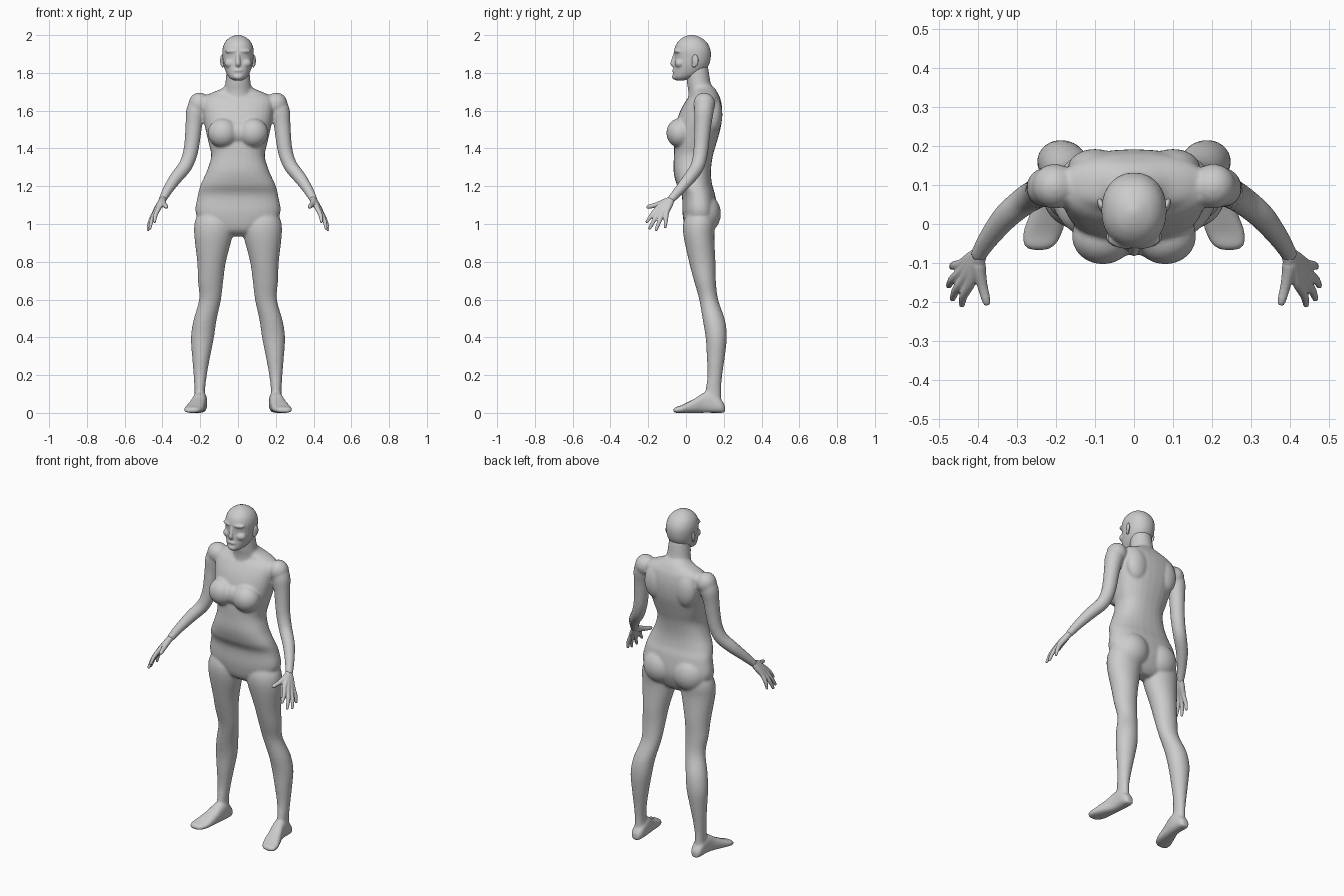
import bpy, bmesh, math
from mathutils import Vector, Matrix

skin = bpy.data.materials.new("light_grey")
skin.diffuse_color = (0.6, 0.6, 0.6, 1)
X, Y, Z = Vector((1, 0, 0)), Vector((0, 1, 0)), Vector((0, 0, 1))


def spline(rows, n=4):
    """Catmull-Rom interpolation through tuples of any length."""
    out = []
    for i in range(len(rows) - 1):
        p = [rows[max(i - 1, 0)], rows[i], rows[i + 1], rows[min(i + 2, len(rows) - 1)]]
        for k in range(n):
            t = k / n
            out.append([b + 0.5 * t * (c - a + t * (2 * a - 5 * b + 4 * c - d + t * (3 * (b - c) + d - a)))
                        for a, b, c, d in zip(*p)])
    out.append(list(rows[-1]))
    return out


def loft(bm, rings, power=2.0, sides=28):
    """Closed skin over rings of (centre, half axis u, half axis v)."""
    loops = []
    for c, u, v in rings:
        loop = []
        for k in range(sides):
            a = 2 * math.pi * k / sides
            ca, sa = math.cos(a), math.sin(a)
            pu = math.copysign(abs(ca) ** (2 / power), ca)
            pv = math.copysign(abs(sa) ** (2 / power), sa)
            loop.append(bm.verts.new(c + u * pu + v * pv))
        loops.append(loop)
    for a, b in zip(loops, loops[1:]):
        for k in range(sides):
            j = (k + 1) % sides
            bm.faces.new((a[k], a[j], b[j], b[k]))
    bm.faces.new(loops[0][::-1])
    bm.faces.new(loops[-1])


def column(bm, rows, power=2.0):
    """Upright centred form from rows of (z, half width, front y, back y)."""
    loft(bm, [(Vector((0, (f + b) / 2, z)), X * w, Y * (b - f) / 2)
              for z, w, f, b in spline(rows)], power)


def tube(bm, rows, sides=20):
    """Round limb along rows of (x, y, z, radius)."""
    pts = spline(rows)
    rings = []
    for i, p in enumerate(pts):
        d = Vector(pts[min(i + 1, len(pts) - 1)][:3]) - Vector(pts[max(i - 1, 0)][:3])
        u = d.cross(Y if abs(d.normalized().y) < 0.9 else X).normalized()
        v = d.cross(u).normalized()
        rings.append((Vector(p[:3]), u * p[3], v * p[3]))
    loft(bm, rings, sides=sides)


def ball(bm, centre, radii, turn=0):
    m = Matrix.Translation(centre) @ Matrix.Rotation(turn, 4, 'Z') @ Matrix.Diagonal((*radii, 1))
    bmesh.ops.create_uvsphere(bm, u_segments=24, v_segments=16, radius=1, matrix=m)


def finish(name, bm, voxel, smooth, mirror=False):
    """Fuse the overlapping forms into one smooth skin."""
    bmesh.ops.recalc_face_normals(bm, faces=bm.faces)
    me = bpy.data.meshes.new(name)
    bm.to_mesh(me)
    bm.free()
    me.materials.append(skin)
    for p in me.polygons:
        p.use_smooth = True
    ob = bpy.data.objects.new(name, me)
    bpy.context.collection.objects.link(ob)
    rm = ob.modifiers.new("fuse", 'REMESH')
    rm.mode = 'VOXEL'
    rm.voxel_size = voxel
    rm.use_smooth_shade = True
    sm = ob.modifiers.new("soften", 'SMOOTH')
    sm.factor = 0.5
    sm.iterations = smooth
    if mirror:
        ob.modifiers.new("mirror", 'MIRROR').use_mirror_merge = False
    return ob


# Body: torso and neck
bm = bmesh.new()
column(bm, [(0.935, .05, .04, .11), (0.97, .14, .0, .14), (1.05, .222, -.018, .165),
            (1.15, .213, -.022, .155), (1.21, .197, -.05, .138), (1.28, .165, -.066, .132),
            (1.36, .142, -.064, .142), (1.43, .156, -.062, .162), (1.52, .176, -.055, .186),
            (1.60, .188, -.03, .192), (1.66, .19, .005, .183), (1.69, .15, .03, .17),
            (1.715, .09, .03, .155), (1.74, .06, .03, .13)], 2.35)
column(bm, [(1.64, .08, .01, .16), (1.70, .076, .012, .152), (1.74, .068, .006, .132),
            (1.80, .062, .0, .122), (1.84, .06, .0, .115)])
ball(bm, (0, -.035, 1.485), (.07, .045, .06))

for s in (-1, 1):
    # Chest, buttock, shoulder
    ball(bm, (s * .08, -.032, 1.482), (.08, .072, .078))
    ball(bm, (s * .098, .095, 1.055), (.105, .09, .105))
    ball(bm, (s * .204, .097, 1.636), (.058, .058, .06))
    # Shoulder blade
    ball(bm, (s * .1, .145, 1.58), (.07, .048, .1))
    # Arm
    tube(bm, [(s * .2, .1, 1.66, .045), (s * .222, .095, 1.60, .052), (s * .233, .09, 1.53, .045),
              (s * .242, .083, 1.44, .041), (s * .254, .076, 1.37, .039), (s * .28, .06, 1.305, .037),
              (s * .328, .02, 1.245, .034), (s * .372, -.035, 1.18, .027), (s * .402, -.083, 1.125, .021)])
    # Leg rows: z, x, y, half width, half depth
    leg = [(1.05, .125, .075, .09, .075), (1.0, .127, .07, .104, .085), (.93, .131, .069, .1, .081),
           (.8, .14, .086, .076, .07), (.7, .145, .1, .067, .058), (.6, .148, .12, .058, .05),
           (.49, .175, .148, .061, .059), (.4, .188, .16, .061, .056), (.3, .195, .158, .048, .048),
           (.2, .2, .153, .035, .039), (.12, .202, .145, .028, .041), (.04, .2, .145, .03, .045)]
    loft(bm, [(Vector((s * x, y, z)), X * a, Y * b) for z, x, y, a, b in spline(leg)])
    # Foot rows: x, y, half width, height
    foot = [(.2, .206, .018, .04), (.2, .185, .033, .07), (.2, .13, .037, .11), (.205, .09, .038, .105),
            (.215, .05, .043, .078), (.228, 0, .05, .052), (.237, -.03, .05, .038),
            (.243, -.056, .04, .03), (.245, -.068, .018, .02)]
    loft(bm, [(Vector((s * x, y, h / 2)), X * w, Z * h / 2) for x, y, w, h in spline(foot)], 2.6)
finish("body", bm, 0.007, 8)

# Head: skull and jaw, then facial forms
bm = bmesh.new()
column(bm, [(1.760, .025, -.052, -.01), (1.775, .046, -.066, .04), (1.80, .062, -.068, .09),
            (1.84, .076, -.064, .12), (1.88, .082, -.060, .131), (1.92, .083, -.062, .130),
            (1.955, .073, -.05, .115), (1.98, .053, -.027, .09), (1.995, .027, .0, .06),
            (2.002, .006, .025, .037)], 2.15)
tube(bm, [(0, -.056, 1.905, .009), (0, -.064, 1.875, .011), (0, -.07, 1.85, .013), (0, -.064, 1.837, .01)])
ball(bm, (0, -.062, 1.812), (.026, .012, .008))
ball(bm, (0, -.06, 1.78), (.026, .014, .016))
for s in (-1, 1):
    ball(bm, (s * .036, -.048, 1.915), (.034, .014, .011), s * .3)
    ball(bm, (s * .046, -.038, 1.85), (.028, .02, .022), s * .5)
finish("head", bm, 0.005, 3)

# Ears
bm = bmesh.new()
ball(bm, (.084, .048, 1.865), (.009, .019, .032), -.35)
ball(bm, (.081, .042, 1.842), (.007, .011, .014))
finish("ear", bm, 0.003, 2, mirror=True)

# Hands: palm, four fingers and thumb
bm = bmesh.new()
wrist = (.396, -.074, 1.135)
fingers = [((.420, -.152, 1.083), (.442, -.207, 1.012)), ((.434, -.140, 1.070), (.466, -.192, .977)),
           ((.441, -.121, 1.062), (.476, -.158, .970)), ((.441, -.102, 1.062), (.468, -.110, .985))]
for knuckle, tip in fingers:
    mid = Vector(knuckle).lerp(Vector(tip), .55) + Vector((.005, 0, .002))
    tube(bm, [(*wrist, .017), (*Vector(wrist).lerp(Vector(knuckle), .5), .017), (*knuckle, .0135),
              (*mid, .0115), (*tip, .008)], 12)
    ball(bm, tip, (.008, .008, .008))
tube(bm, [(*wrist, .017), (.398, -.115, 1.115, .018), (.389, -.160, 1.100, .0135),
          (.380, -.195, 1.092, .0115), (.377, -.209, 1.089, .007)], 12)
finish("hand", bm, 0.004, 3, mirror=True)
